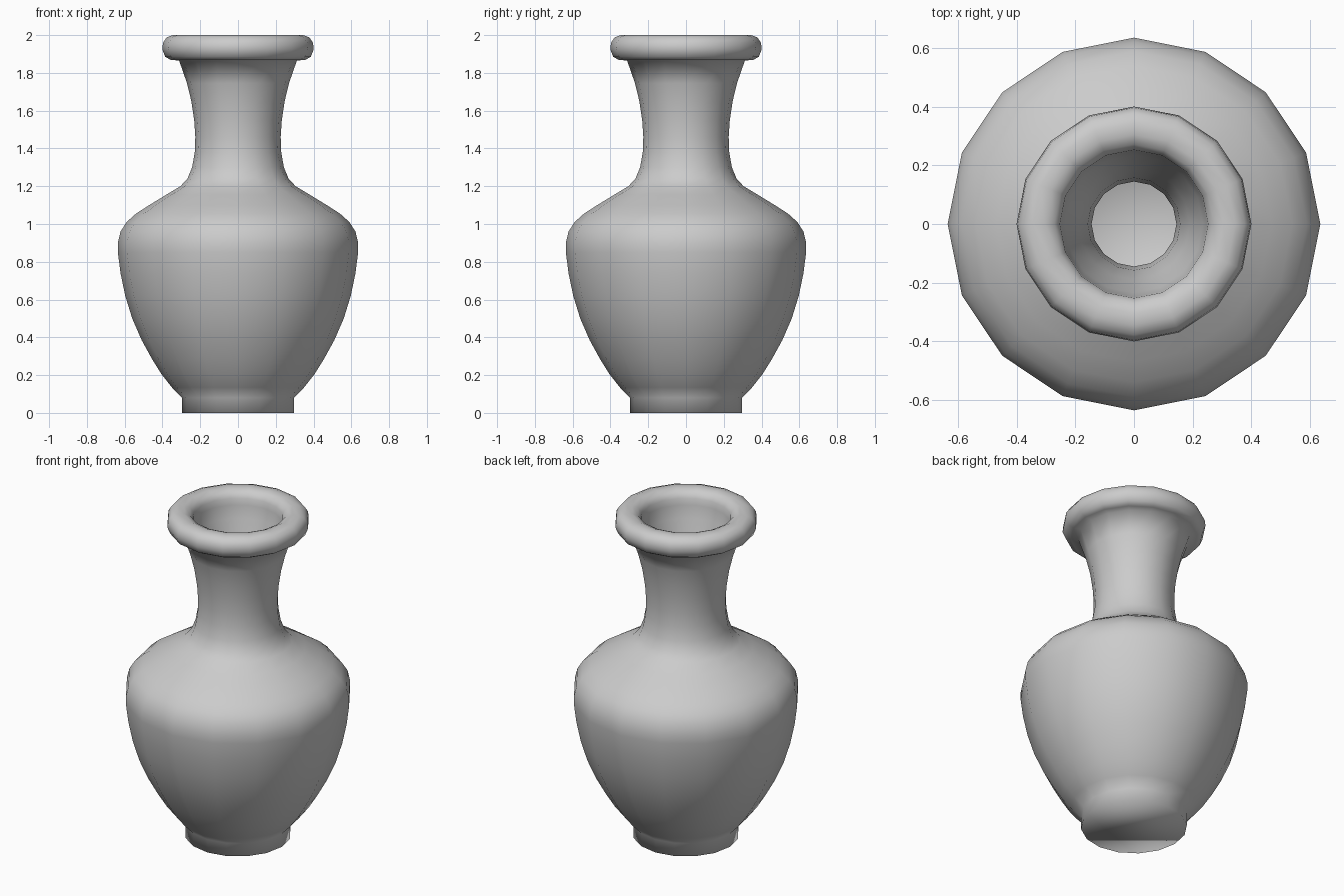
import bpy
import bmesh
import math

SIDES = 16

# Half cross-section (radius, height), from the foot up, over the lip and down inside
FOOT = [(0.297, 0.0), (0.297, 0.08)]
BODY = [(0.35, 0.135), (0.405, 0.205), (0.455, 0.285), (0.51, 0.385), (0.56, 0.50),
        (0.597, 0.62), (0.622, 0.74), (0.636, 0.85), (0.636, 0.90), (0.622, 0.96),
        (0.59, 1.01), (0.54, 1.055), (0.47, 1.10), (0.38, 1.155), (0.305, 1.20)]
NECK = [(0.268, 1.24), (0.243, 1.30), (0.229, 1.38), (0.226, 1.46), (0.232, 1.55),
        (0.247, 1.65), (0.27, 1.745), (0.312, 1.866)]
LIP = [(0.355, 1.868), (0.385, 1.885), (0.401, 1.925), (0.397, 1.96), (0.378, 1.988),
       (0.345, 2.0), (0.305, 2.0), (0.272, 1.985), (0.253, 1.955), (0.25, 1.915)]
INSIDE = [(0.235, 1.84), (0.19, 1.70), (0.158, 1.57), (0.145, 1.45), (0.155, 1.32),
          (0.19, 1.21), (0.26, 1.135), (0.40, 1.05), (0.51, 0.97), (0.555, 0.88),
          (0.54, 0.73), (0.48, 0.53), (0.39, 0.33), (0.29, 0.18), (0.20, 0.10)]


def lathe(name, profile, floor_height, material):
    """Turn a profile around z, with a flat base and a fan-shaped inner floor."""
    bm = bmesh.new()
    rings = []
    for r, z in profile:
        rings.append([bm.verts.new((r * math.cos(math.tau * i / SIDES),
                                    r * math.sin(math.tau * i / SIDES), z))
                      for i in range(SIDES)])
    for low, high in zip(rings, rings[1:]):
        for i in range(SIDES):
            j = (i + 1) % SIDES
            bm.faces.new((low[i], low[j], high[j], high[i]))
    bm.faces.new(rings[0][::-1])
    centre = bm.verts.new((0, 0, floor_height))
    for i in range(SIDES):
        bm.faces.new((rings[-1][i], rings[-1][(i + 1) % SIDES], centre))
    for face in bm.faces:
        face.smooth = True
    mesh = bpy.data.meshes.new(name)
    bm.to_mesh(mesh)
    bm.free()
    mesh.materials.append(material)
    obj = bpy.data.objects.new(name, mesh)
    bpy.context.collection.objects.link(obj)
    return obj


# Plain grey clay
clay = bpy.data.materials.new("grey_clay")
clay.diffuse_color = (0.6, 0.6, 0.6, 1)

# Whole vessel as one turned piece
lathe("vase", FOOT + BODY + NECK + LIP + INSIDE, 0.08, clay)
